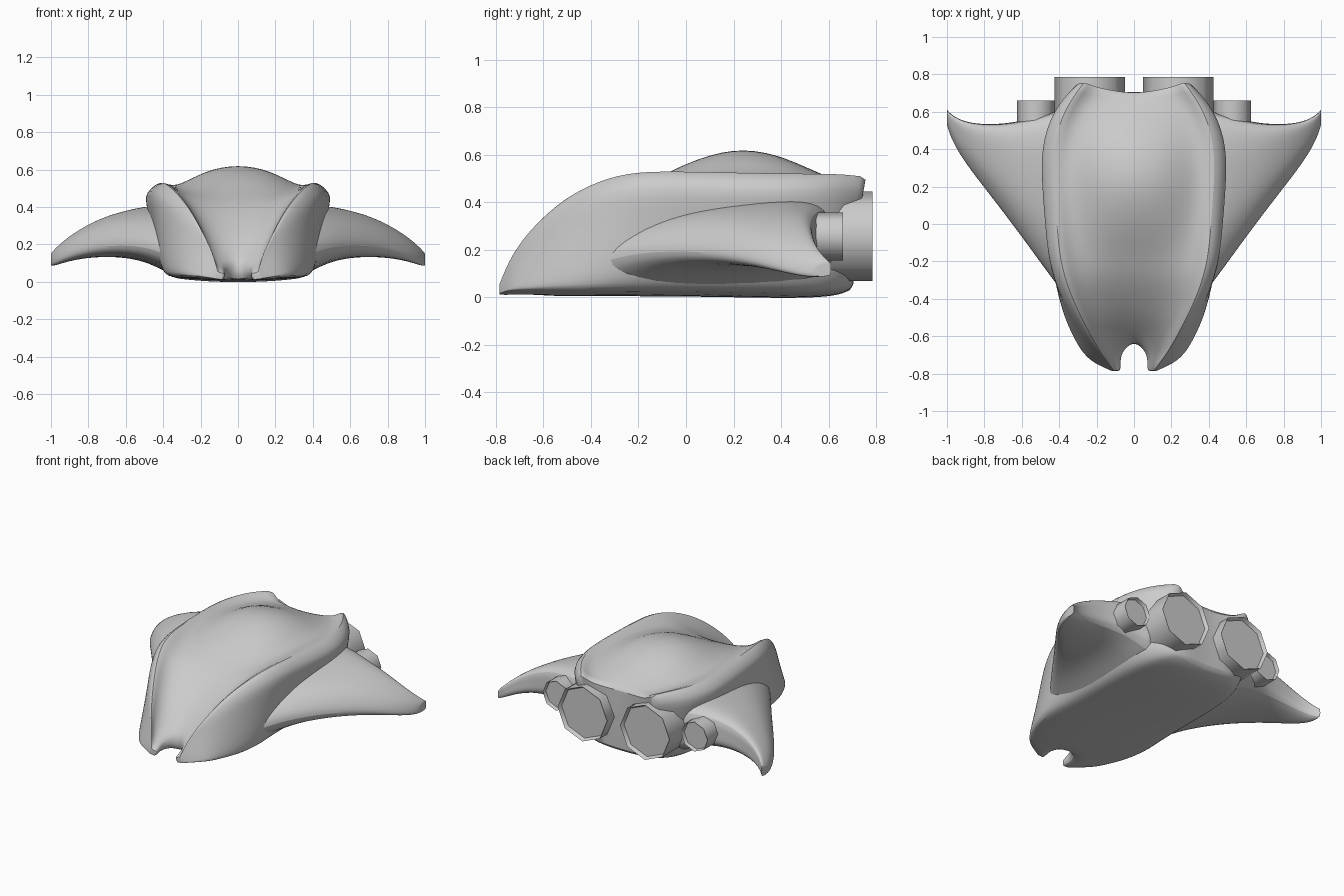
import bpy, bmesh, math
from mathutils import Matrix

if "Cube" in bpy.data.objects:
    bpy.data.objects.remove(bpy.data.objects["Cube"])


def at(table, t):
    """Piecewise-linear lookup in a small profile table."""
    if t <= table[0][0]:
        return table[0][1]
    for (a, va), (b, vb) in zip(table, table[1:]):
        if t <= b:
            return va + (vb - va) * (t - a) / (b - a)
    return table[-1][1]


def finish(bm, name, subdiv=0, angle=50):
    bmesh.ops.recalc_face_normals(bm, faces=bm.faces[:])
    me = bpy.data.meshes.new(name)
    bm.to_mesh(me)
    bm.free()
    ob = bpy.data.objects.new(name, me)
    bpy.context.collection.objects.link(ob)
    m = ob.modifiers.new("mirror", 'MIRROR')
    m.use_clip = True
    if subdiv:
        s = ob.modifiers.new("smooth", 'SUBSURF')
        s.levels = s.render_levels = subdiv
    bpy.ops.object.select_all(action='DESELECT')
    bpy.context.view_layer.objects.active = ob
    ob.select_set(True)
    bpy.ops.object.shade_smooth_by_angle(angle=math.radians(angle))
    return ob


# Hull: half cross-sections lofted from nose to stern, mirrored
inner = [(-.70, .07), (-.66, .055), (-.615, 0)]
bottom_w = [(-.785, .125), (-.75, .225), (-.69, .29), (-.6, .342), (-.5, .385), (-.34, .425),
            (0, .42), (.35, .415), (.55, .385), (.74, .29)]
rim_w = [(-.785, .115), (-.74, .15), (-.68, .205), (-.6, .27), (-.5, .33), (-.4, .385),
         (-.34, .415), (-.2, .462), (0, .482), (.35, .512), (.53, .47), (.66, .40), (.75, .31)]
rim_z = [(-.785, .055), (-.75, .15), (-.68, .26), (-.6, .345), (-.5, .43), (-.35, .505),
         (-.2, .533), (0, .53), (.3, .52), (.66, .52), (.75, .505)]
valley_z = [(-.78, .05), (-.7, .16), (-.6, .25), (-.5, .345), (-.3, .46), (-.1, .48),
            (.2, .50), (.5, .485), (.75, .475)]
center_z = [(-.78, .045), (-.7, .09), (-.62, .12), (-.5, .26), (-.3, .415), (-.2, .455),
            (-.1, .52), (0, .575), (.2, .645), (.42, .61), (.58, .51), (.75, .455)]
base_z = [(-.78, .004), (0, 0), (.5, -.008), (.65, .005), (.75, .035)]
stern_y = [.70, .71, .69, .68, .69, .75, .765, .74, .715, .70]

stations = [-.785, -.745, -.69, -.62, -.52, -.4, -.28, -.16, .0, .2, .38, .53, .65, .75]
bm = bmesh.new()
rings = []
for y in stations:
    xi, wb, wr = at(inner, y), at(bottom_w, y), at(rim_w, y)
    zb, zr, zv, zc = at(base_z, y), at(rim_z, y), at(valley_z, y), at(center_z, y)
    h = zr - zb
    tuck = at([(-.45, .02), (-.2, .055), (.6, .055)], y)     # belly chamfer
    sec = [(xi, zb), (xi + (wb - xi) * .6, zb + .012), (wb - tuck, zb + min(.028, .2 * h)),
           (wb + (wr - wb) * .12, zb + .17 * h), (wb + (wr - wb) * .5, zb + .52 * h),
           (wr, zr - .12 * h), (wr - .14 * (wr - xi), zr + .015 * min(1, h * 3)),
           (xi + (wr - xi) * .68, zv), (xi + (wr - xi) * .37, zv + .72 * (zc - zv)), (xi, zc)]
    last = y == stations[-1]
    rings.append([bm.verts.new((x, stern_y[i] if last else y, z)) for i, (x, z) in enumerate(sec)])
for k, (a, b) in enumerate(zip(rings, rings[1:])):
    for i in range(9):
        bm.faces.new((a[i], a[i + 1], b[i + 1], b[i]))
    if at(inner, stations[k]) > .001 and k < 3:      # wall of the nose notch
        bm.faces.new((a[9], a[0], b[0], b[9]))
for v in rings[3]:                                   # close the notch on the centre line
    if v in (rings[3][0], rings[3][9]):
        v.co.x = 0
crease = bm.edges.layers.float.new("crease_edge")
for ring, value in ((rings[0], .6), (rings[-1], .5)):
    for i in range(4):
        bm.faces.new((ring[i], ring[i + 1], ring[8 - i], ring[9 - i]))
    for p, q in zip(ring, ring[1:]):
        bm.edges.get((p, q))[crease] = value
for a, b in zip(rings, rings[1:]):      # firm lower and rim edges
    for i, value in ((2, .3), (5, .35), (6, .25)):
        bm.edges.get((a[i], b[i]))[crease] = value
finish(bm, "hull", 2, 60)

# Wings: thick teardrop sections lofted outwards, drooping to a swept tip
# each row: x, leading y, trailing y, top z, bottom z
spans = [(.34, -.46, .63, .41, .03), (.48, -.265, .59, .405, .105), (.60, -.09, .553, .38, .13),
         (.72, .075, .535, .345, .135), (.84, .235, .535, .285, .125), (.93, .36, .555, .222, .103),
         (.985, .47, .592, .17, .085), (1.0, .53, .612, .15, .088)]
section = [(0, .25), (.10, .56), (.30, .84), (.60, .97), (.85, 1.03), (1, .93),
           (.985, .5), (1.02, .06), (.55, -.02), (.12, .02)]
bm = bmesh.new()
rings = [[bm.verts.new((x, yl + u * (yt - yl), zb + v * (zt - zb))) for u, v in section]
         for x, yl, yt, zt, zb in spans]
n = len(section)
for a, b in zip(rings, rings[1:]):
    for i in range(n):
        bm.faces.new((a[i], a[(i + 1) % n], b[(i + 1) % n], b[i]))
crease = bm.edges.layers.float.new("crease_edge")
for ring in (rings[0], rings[-1]):
    bm.faces.new(ring)
    for i in range(n):
        bm.edges.get((ring[i], ring[(i + 1) % n]))[crease] = .7
finish(bm, "wings", 2, 60)


# Engines: eight-sided nozzles with a shallow recessed end
def engine(name, x, r, y0, y1, z=.257):
    bm = bmesh.new()
    mat = Matrix.Translation((x, (y0 + y1) / 2, z)) @ Matrix.Rotation(-math.pi / 2, 4, 'X')
    bmesh.ops.create_cone(bm, cap_ends=True, segments=8, radius1=r, radius2=r,
                          depth=y1 - y0, matrix=mat)
    end = max(bm.faces, key=lambda f: f.calc_center_median().y)
    bmesh.ops.inset_region(bm, faces=[end], thickness=r * .07)
    bmesh.ops.translate(bm, verts=end.verts[:], vec=(0, -.025, 0))
    finish(bm, name)


engine("main_engines", .237, .188, .45, .785)
engine("side_engines", .525, .101, .42, .66)
